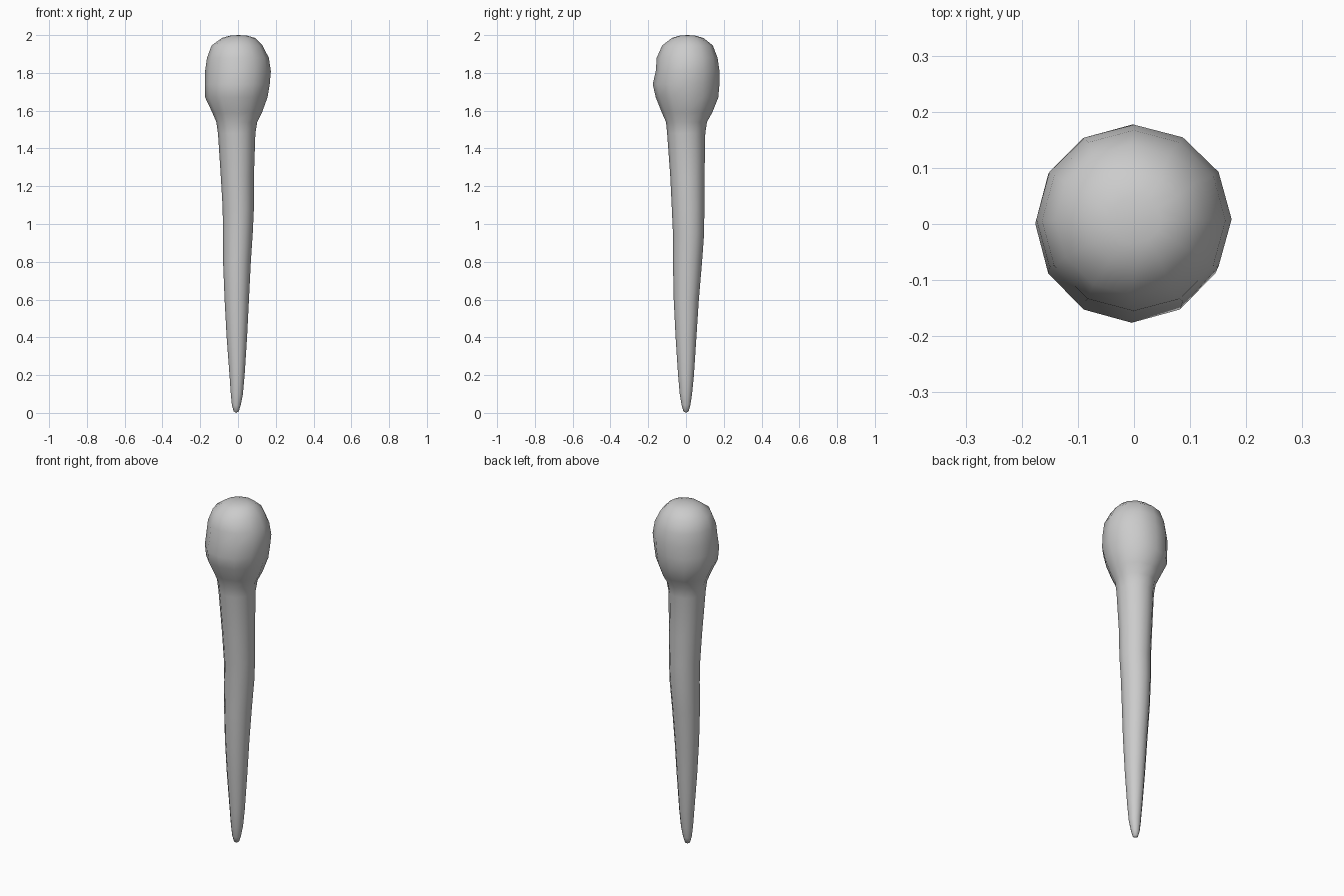
import bpy, bmesh, math

SIDES = 12
# Cross-sections from tip to crown: z, x min, x max, y min, y max
SECTIONS = [
    (0.008, -0.023, 0.004, -0.014, 0.014),
    (0.04, -0.032, 0.014, -0.023, 0.023),
    (0.10, -0.038, 0.026, -0.033, 0.032),
    (0.20, -0.045, 0.035, -0.042, 0.042),
    (0.40, -0.060, 0.048, -0.055, 0.055),
    (0.60, -0.071, 0.058, -0.065, 0.068),
    (0.80, -0.079, 0.068, -0.069, 0.085),
    (0.95, -0.080, 0.078, -0.069, 0.096),
    (1.08, -0.081, 0.084, -0.075, 0.097),
    (1.25, -0.091, 0.084, -0.083, 0.098),
    (1.48, -0.106, 0.092, -0.100, 0.102),
    (1.54, -0.115, 0.102, -0.106, 0.111),
    (1.59, -0.136, 0.127, -0.128, 0.139),
    (1.67, -0.174, 0.156, -0.160, 0.171),
    (1.74, -0.176, 0.168, -0.176, 0.177),
    (1.81, -0.174, 0.174, -0.160, 0.177),
    (1.88, -0.164, 0.163, -0.155, 0.167),
    (1.945, -0.140, 0.130, -0.126, 0.142),
    (1.985, -0.085, 0.090, -0.075, 0.092),
    (1.997, -0.042, 0.048, -0.034, 0.050),
]

bm = bmesh.new()
rings = []
for z, x0, x1, y0, y1 in SECTIONS:
    cx, cy, rx, ry = (x0 + x1) / 2, (y0 + y1) / 2, (x1 - x0) / 2, (y1 - y0) / 2
    rings.append([bm.verts.new((cx + rx * math.cos(math.tau * i / SIDES),
                                cy + ry * math.sin(math.tau * i / SIDES), z))
                  for i in range(SIDES)])

# Skin between neighbouring rings
for a, b in zip(rings, rings[1:]):
    for i in range(SIDES):
        j = (i + 1) % SIDES
        bm.faces.new((a[i], a[j], b[j], b[i]))

# Rounded tip and crown
tip = bm.verts.new((-0.01, 0, 0))
crown = bm.verts.new((0.003, 0.008, 2.0))
for i in range(SIDES):
    j = (i + 1) % SIDES
    bm.faces.new((rings[0][j], rings[0][i], tip))
    bm.faces.new((rings[-1][i], rings[-1][j], crown))

for f in bm.faces:
    f.smooth = True
bmesh.ops.recalc_face_normals(bm, faces=bm.faces)
mesh = bpy.data.meshes.new("club")
bm.to_mesh(mesh)
bm.free()
club = bpy.data.objects.new("club", mesh)
bpy.context.collection.objects.link(club)
